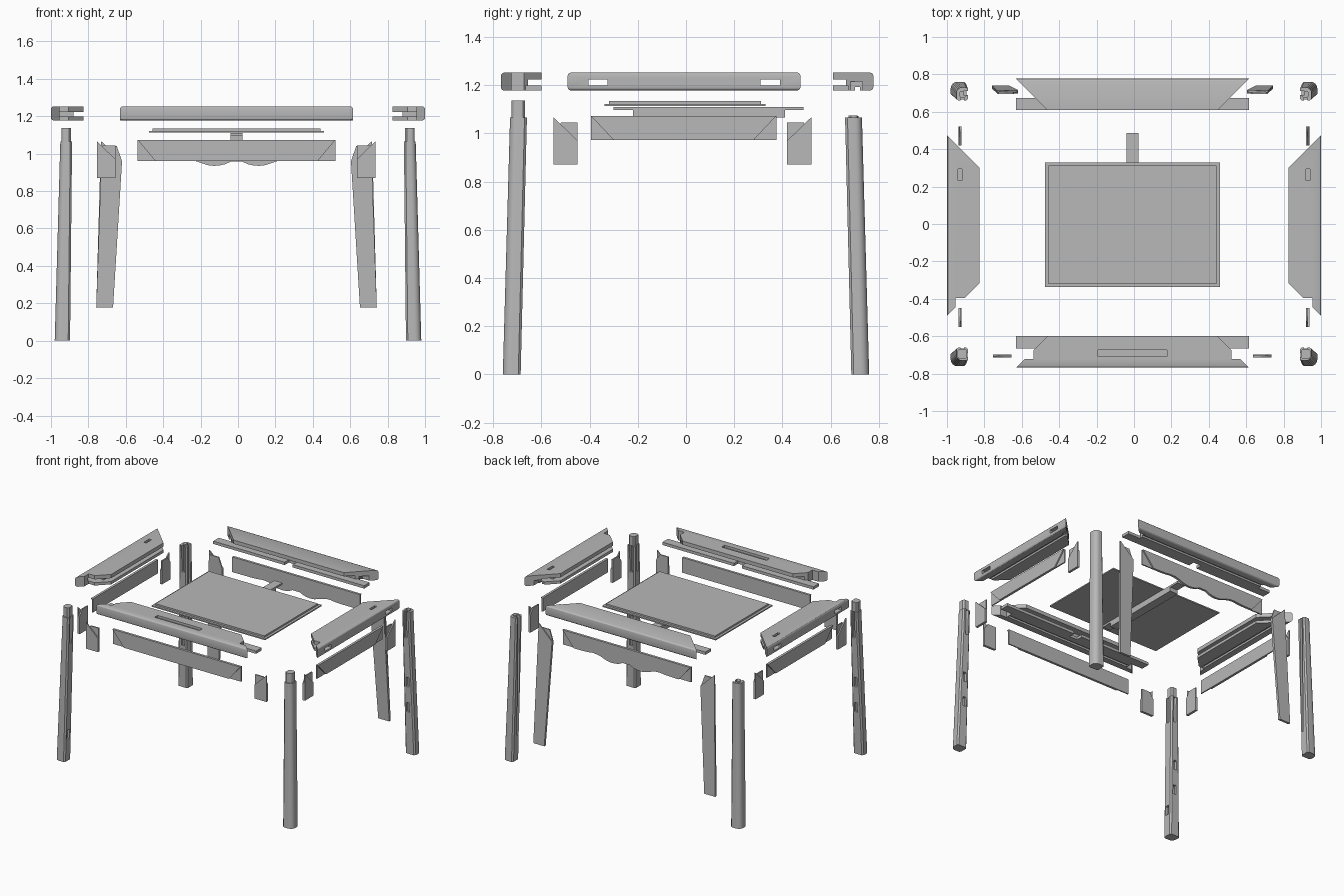
import bpy, bmesh, math
from mathutils import Matrix, Vector

if "Cube" in bpy.data.objects:
    bpy.data.objects.remove(bpy.data.objects["Cube"])

grey = bpy.data.materials.new("mid grey")
grey.diffuse_color = (0.48, 0.48, 0.48, 1)
grey.use_nodes = True
grey.node_tree.nodes["Principled BSDF"].inputs["Base Color"].default_value = grey.diffuse_color
CX = -0.008  # small sideways offset of the inner parts


def finish(name, bm, matrix=Matrix()):
    bm.transform(matrix)
    bmesh.ops.recalc_face_normals(bm, faces=bm.faces)
    me = bpy.data.meshes.new(name)
    bm.to_mesh(me)
    bm.free()
    me.materials.append(grey)
    ob = bpy.data.objects.new(name, me)
    bpy.context.collection.objects.link(ob)
    return ob


def add_prism(bm, pts, z0, z1):
    lo = [bm.verts.new((x, y, z0)) for x, y in pts]
    hi = [bm.verts.new((x, y, z1)) for x, y in pts]
    n = len(pts)
    bm.faces.new(lo[::-1])
    bm.faces.new(hi)
    for i in range(n):
        bm.faces.new((lo[i], lo[(i + 1) % n], hi[(i + 1) % n], hi[i]))


def add_box(bm, x0, x1, y0, y1, z0, z1):
    add_prism(bm, [(x0, y0), (x1, y0), (x1, y1), (x0, y1)], z0, z1)


def boolean(ob, boxes, matrix=Matrix(), op='DIFFERENCE'):
    for b in boxes:
        bm = bmesh.new()
        add_box(bm, *b)
        tool = finish("cutter", bm, matrix)
        tool.hide_render = True
        mod = ob.modifiers.new("cut", 'BOOLEAN')
        mod.operation, mod.object, mod.solver = op, tool, 'EXACT'
        bpy.context.view_layer.objects.active = ob
        bpy.ops.object.modifier_apply(modifier=mod.name)
        bpy.data.objects.remove(tool)


def smooth(ob):
    bpy.ops.object.select_all(action='DESELECT')
    ob.select_set(True)
    bpy.context.view_layer.objects.active = ob
    bpy.ops.object.shade_smooth_by_angle(angle=math.radians(30))


def place(x, y, turn):
    return Matrix.Translation((x, y, 0)) @ Matrix.Rotation(math.radians(turn), 4, 'Z')


def upright(x, y, turn):
    return place(x, y, turn) @ Matrix.Rotation(math.radians(90), 4, 'X')


# Mitred top rails: u runs along the rail, v runs inward from the outer edge
def rail(name, half, width, matrix, notch, tongues, cuts):
    def end(s, notched):
        pts = [(s * half, 0)]
        if notched:
            a = 0.045
            pts += [(s * (half - a), a), (s * (half - a - .05), a),
                    (s * (half - a - .05), a + .05)]
        return pts + [(s * (half - width), width)]
    pts = end(-1, notch[0])[::-1] + end(1, notch[1])
    bm = bmesh.new()
    add_prism(bm, pts, 1.178, 1.252)
    rim = [e for e in bm.edges if all(v.co.y < 1e-4 for v in e.verts)
           and abs(e.verts[0].co.z - e.verts[1].co.z) < 1e-4]
    bmesh.ops.bevel(bm, geom=rim, offset=0.013, segments=3, affect='EDGES', profile=0.5)
    ob = finish(name, bm, matrix)
    if tongues:
        boolean(ob, [(-half, half, width - .065, width, 1.178, 1.199)], matrix, 'UNION')
    # panel groove on the inner edge, apron groove below, then special cuts
    boolean(ob, [(-1, 1, width - .055, 1, 1.199, 1.224),
                 (-half + .1, half - .1, .055, .076, 1, 1.192)] + cuts, matrix)
    for i, s in enumerate((-1, 1)):
        if not notch[i]:  # blind pocket for the leg top
            u = sorted((s * (half - .1), s * (half - .045)))
            boolean(ob, [(u[0], u[1], .045, .095, 1, 1.215)], matrix)
    smooth(ob)


pocket = [(-.033, .033, .12, 1, 1.17, 1.2)]
rail("front_rail", .623, .168, place(CX, -.768, 0), (1, 1), True,
     [(-.185, .185, .06, .095, 1.235, 2)] + pocket)
rail("back_rail", .623, .168, place(CX, .777, 180), (0, 0), True, pocket)
for name, x, turn, notch, s in (("right_rail", 1, 90, (1, 0), 1),
                                ("left_rail", -1, -90, (0, 1), -1)):
    mort = [(a - .04, a + .04, -1, 1, 1.199, 1.224) for a in (-.357, .357)]
    u = sorted((s * .24, s * .303))
    rail(name, .483, .175, place(x, CX, turn), notch, False,
         mort + [(u[0], u[1], .06, .08, 1.23, 2)])


# Aprons: outer layer with slanted ends over a full inner layer
def apron(name, half, z0, matrix, wave=()):
    low = [(s * u, z) for s, seq in ((-1, wave[::-1]), (1, wave)) for u, z in seq]
    bm = bmesh.new()
    add_prism(bm, [(-half, 1.073), (-half + .095, z0)] + low +
              [(half - .095, z0), (half, 1.073)], 0, .009)
    add_prism(bm, [(-half, 1.073), (-half, z0)] + low + [(half, z0), (half, 1.073)], -.009, 0)
    finish(name, bm, matrix)


scallop = [(.0, .965), (.03, .958), (.06, .944), (.09, .937), (.12, .935), (.15, .938),
           (.18, .947), (.21, .958), (.24, .966), (.28, .968), (.32, .963), (.36, .961)]
apron("front_apron", .528, .96, upright(CX, -.706, 0))
apron("back_apron", .528, .96, upright(CX, .706, 180), scallop[1:])
apron("right_apron", .385, .972, upright(.928, -.01, 90))
apron("left_apron", .385, .972, upright(-.93, -.01, -90))


# Corner plates beside the front and side aprons
def corner_plate(name, u, s, matrix):
    bm = bmesh.new()
    add_prism(bm, [(s * (u + a), z) for a, z in
                   ((-.05, .87), (.05, .87), (.05, 1.067), (-.05, .97))], 0, .009)
    add_prism(bm, [(s * (u + a), z) for a, z in
                   ((-.05, .87), (.05, .87), (.05, 1.0), (.018, 1.045), (-.05, 1.045))], -.009, 0)
    finish(name, bm, matrix)


for s, tag in ((-1, "a"), (1, "b")):
    corner_plate("front_corner_plate_" + tag, .695, s, upright(-.01, -.706, 0))
    corner_plate("right_corner_plate_" + tag, .485, s, upright(.928, -.015, 90))
    corner_plate("left_corner_plate_" + tag, .485, s, upright(-.93, -.015, -90))

    # Long tapered boards beside the back legs
    bm = bmesh.new()
    add_prism(bm, [(s * x, z) for x, z in
                   ((.75, .178), (.66, .178), (.612, .96), (.725, 1.068))], 0, .009)
    add_prism(bm, [(s * x, z) for x, z in
                   ((.75, .178), (.66, .178), (.612, .96), (.64, 1.04), (.72, 1.04))], -.009, 0)
    for v in bm.verts:  # lean with the leg
        v.co.z += .032 * (1 - v.co.y / 1.07)
    finish("back_board_" + tag, bm, upright(CX, .704, 180))


# Splayed legs with a rounded outer corner
def section(x0, x1, y0, y1, r, c=.010):
    arc = [(x1 - r + r * math.cos(t), y1 - r + r * math.sin(t))
           for t in (i * math.pi / 12 for i in range(7))]
    return [(x0 + c, y0), (x1 - c, y0), (x1, y0 + c)] + arc + \
           [(x0 + c, y1), (x0, y1 - c), (x0, y0 + c)]


def leg(name, sx, sy):
    front = sy < 0
    levels = [(0, section(.898, .980, .686, .760, .035)),
              (1.065, section(.887, .950, .660, .730, .03))]
    if front:  # tall top tenon
        t = section(.893, .944, .667, .723, .02)
        levels += [(1.065, t), (1.137, t)]
    else:  # short stub
        t = section(.895, .935, .675, .712, .015)
        levels += [(1.065, t), (1.074, t)]
    bm = bmesh.new()
    rings = [[bm.verts.new((sx * x, sy * y, z)) for x, y in pts] for z, pts in levels]
    n = len(rings[0])
    bm.faces.new(rings[0])
    bm.faces.new(rings[-1])
    for a, b in zip(rings, rings[1:]):
        for i in range(n):
            bm.faces.new((a[i], a[(i + 1) % n], b[(i + 1) % n], b[i]))
    ob = finish(name, bm)

    def block(x0, x1, y0, y1, z0, z1):
        return (*sorted((sx * x0, sx * x1)), *sorted((sy * y0, sy * y1)), z0, z1)
    # stretcher mortises and the joint for aprons and boards
    cuts = [block(.915, .94, .5, .695, z - .035, z + .035) for z in (.35, .54)]
    cuts.append(block(.908, .928, .5, .685, .87, 1.0651))
    if front:
        cuts += [block(.8, .915, .705, .735, .16, .23),
                 block(.8, .908, .69, .71, .87, 1.0651)]
    else:
        cuts.append(block(.8, .911, .690, .712, .18, 1.2))
    boolean(ob, cuts)
    smooth(ob)


for sx, side in ((-1, "left"), (1, "right")):
    for sy, end in ((-1, "front"), (1, "back")):
        leg(f"{end}_{side}_leg", sx, sy)

# Stepped centre panel
bm = bmesh.new()
add_box(bm, -.468, .468, -.334, .334, 1.113, 1.122)
add_box(bm, -.450, .450, -.316, .316, 1.122, 1.134)
finish("centre_panel", bm, Matrix.Translation((CX, -.004, 0)))

# Support bar below the panel with thinner end tongues
bm = bmesh.new()
add_box(bm, -.033, .033, -.30, .487, 1.096, 1.11)
add_box(bm, -.033, .033, -.22, .41, 1.066, 1.096)
finish("support_bar", bm, Matrix.Translation((CX, 0, 0)))
